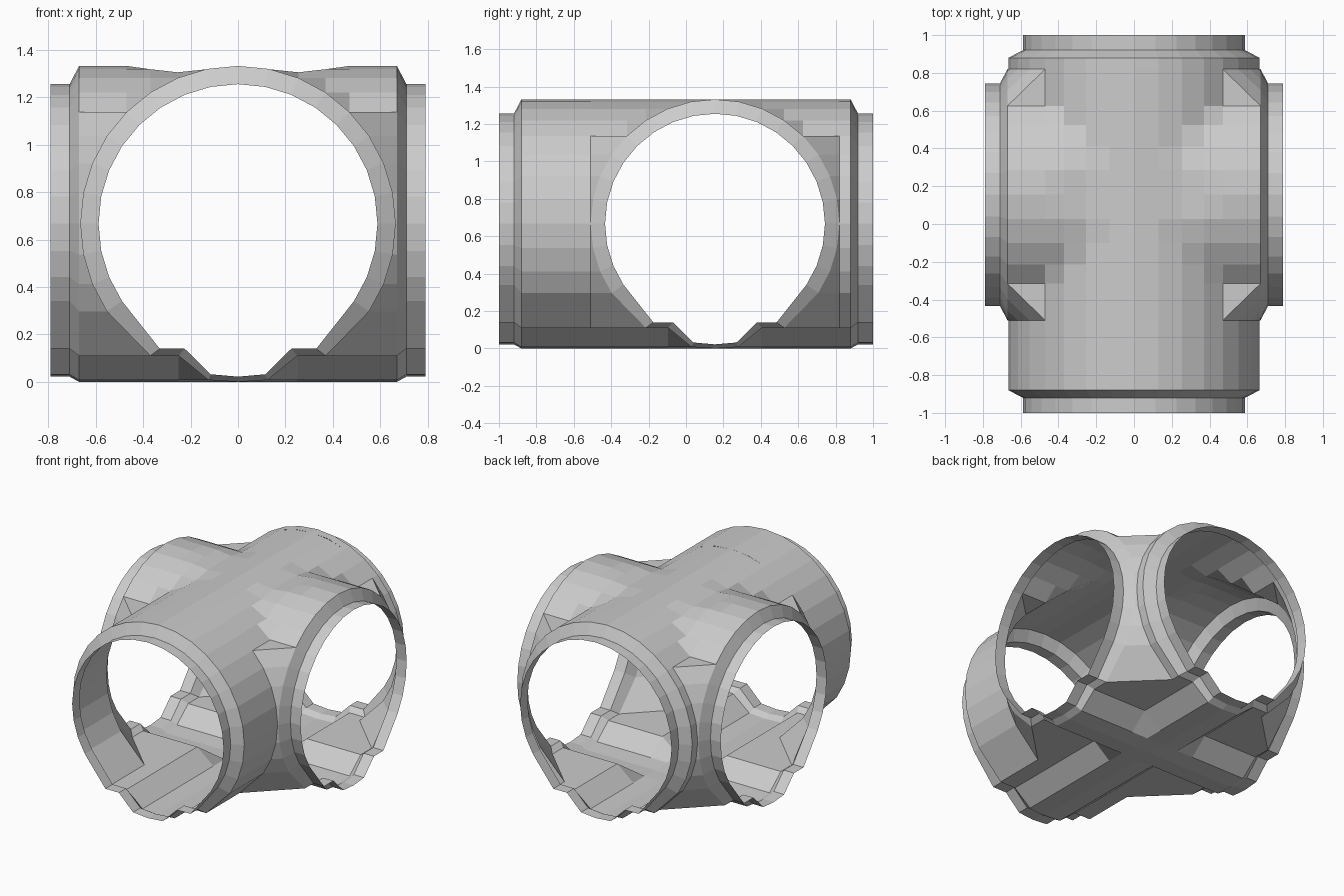
import bpy, bmesh
from math import sin, cos, radians
from mathutils import Vector

if "Cube" in bpy.data.objects:
    bpy.data.objects.remove(bpy.data.objects["Cube"])

CZ = 0.667      # height of the tube axes
CY = 0.155      # y position of the crossing
AX = 0.67       # half length of the hub in x
BY = 0.665      # half length of the hub in y


def half_profile(r, foot):
    # half section from the top down: 32-sided arc, then a faceted foot
    arc = [(r * sin(radians(11.25 * k)), CZ + r * cos(radians(11.25 * k))) for k in range(12)]
    return arc + foot


OUTER = half_profile(0.665, [(0.37, 0.11), (0.25, 0.11), (0.125, 0.008), (0, 0)])
RIM = half_profile(0.588, [(0.33, 0.14), (0.225, 0.14), (0.115, 0.032), (0, 0.022)])


def finish(name, faces):
    bm = bmesh.new()
    for f in faces:
        bm.faces.new([bm.verts.new(p) for p in f])
    bmesh.ops.remove_doubles(bm, verts=bm.verts, dist=0.0005)
    bmesh.ops.recalc_face_normals(bm, faces=bm.faces)
    c = Vector((0, CY, CZ))
    if sum(f.normal.dot(f.calc_center_median() - c) * f.calc_area() for f in bm.faces) < 0:
        bmesh.ops.reverse_faces(bm, faces=bm.faces)
    me = bpy.data.meshes.new(name)
    bm.to_mesh(me)
    bm.free()
    ob = bpy.data.objects.new(name, me)
    bpy.context.collection.objects.link(ob)


def cap(prof, dips):
    # one quadrant of the vault or floor where the two tubes cross
    n = len(prof)
    us = [p[0] for p in prof] + [AX]
    vs = [p[0] for p in prof] + [BY]

    def pt(i, j):
        z = prof[min(i, j)][1]
        return (us[i], vs[j], min(z, dips.get(i, 9)))
    faces = []
    for i in range(n):
        for j in range(n):
            if i == n - 1 and j == n - 1:
                faces.append([pt(i, j), pt(i + 1, j), pt(i, j + 1)])
            else:
                faces.append([pt(i, j), pt(i + 1, j), pt(i + 1, j + 1), pt(i, j + 1)])
    return faces


# crossing hub: vault, floor and diagonal corner walls, mirrored to four quadrants
quadrant = cap(OUTER[:5], {1: 1.318, 2: 1.305, 3: 1.318}) + cap(OUTER[:11:-1], {})
for (s0, z0), (s1, z1) in zip(OUTER[4:12], OUTER[5:13]):
    quadrant.append([(s0, BY, z0), (AX, s0, z0), (AX, s1, z1), (s1, BY, z1)])
hub = []
for sx in (1, -1):
    for sy in (1, -1):
        hub += [[(sx * x, CY + sy * y, z) for x, y, z in f] for f in quadrant]
finish("crossing_hub", hub)


def sleeve(name, stations, along_x):
    # open tube end lofted through (position, half profile) stations
    rings = []
    for d, prof in stations:
        loop = prof + [(-s, z) for s, z in prof[-2:0:-1]]
        rings.append([(d, CY + s, z) if along_x else (s, d, z) for s, z in loop])
    faces = []
    for a, b in zip(rings, rings[1:]):
        for k in range(len(a)):
            m = (k + 1) % len(a)
            faces.append([a[k], a[m], b[m], b[k]])
    finish(name, faces)


# long tube ends (front and back) and short tube ends (sides)
for name, s in (("front_sleeve", -1), ("back_sleeve", 1)):
    sleeve(name, [(CY + s * BY, OUTER), (s * 0.88, OUTER), (s * 0.92, RIM), (s * 1.0, RIM)], False)
for name, s in (("left_sleeve", -1), ("right_sleeve", 1)):
    sleeve(name, [(s * AX, OUTER), (s * 0.71, RIM), (s * 0.79, RIM)], True)
